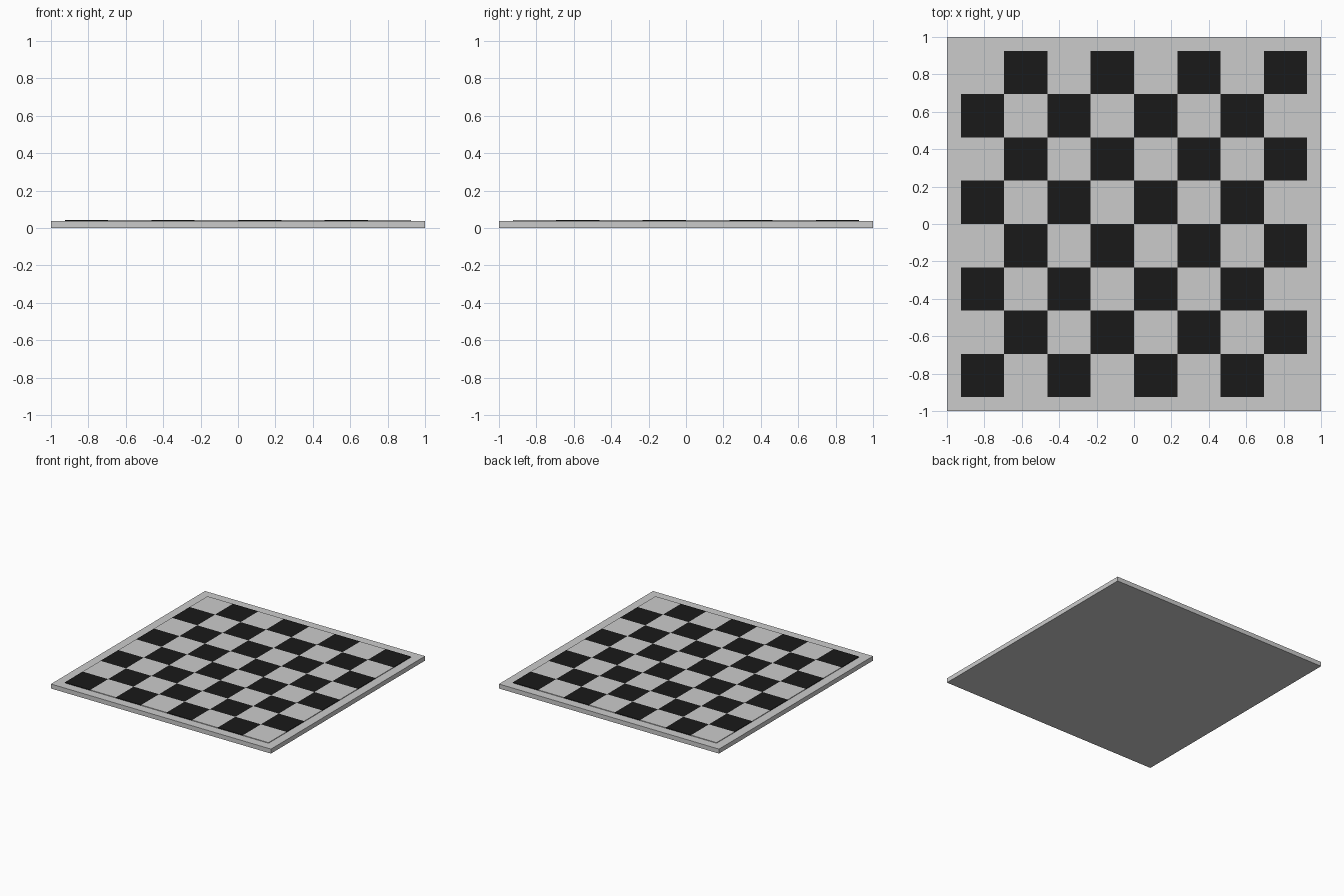
import bpy

if "Cube" in bpy.data.objects:
    bpy.data.objects.remove(bpy.data.objects["Cube"])

BASE_H = 0.037
TILE_H = 0.005
N = 8
PITCH = 0.2315

dark = bpy.data.materials.new("dark_square")
dark.diffuse_color = (0.01, 0.01, 0.01, 1)
dark.use_nodes = True
dark.node_tree.nodes["Principled BSDF"].inputs["Base Color"].default_value = dark.diffuse_color


def box(name, center, size):
    bpy.ops.mesh.primitive_cube_add(size=1, location=center)
    ob = bpy.context.object
    ob.name = name
    ob.scale = size
    bpy.ops.object.transform_apply(location=False, rotation=False, scale=True)
    return ob


# board slab with a plain border
box("board_base", (0, 0, BASE_H / 2), (2, 2, BASE_H))

# 8 x 8 slightly raised squares, dark in the near left corner
for row in range(N):
    for col in range(N):
        is_dark = (row + col) % 2 == 0
        x = (col - (N - 1) / 2) * PITCH
        y = (row - (N - 1) / 2) * PITCH
        tile = box(f"{'dark' if is_dark else 'light'}_square_{row}_{col}",
                   (x, y, BASE_H + TILE_H / 2), (PITCH, PITCH, TILE_H))
        if is_dark:
            tile.data.materials.append(dark)
